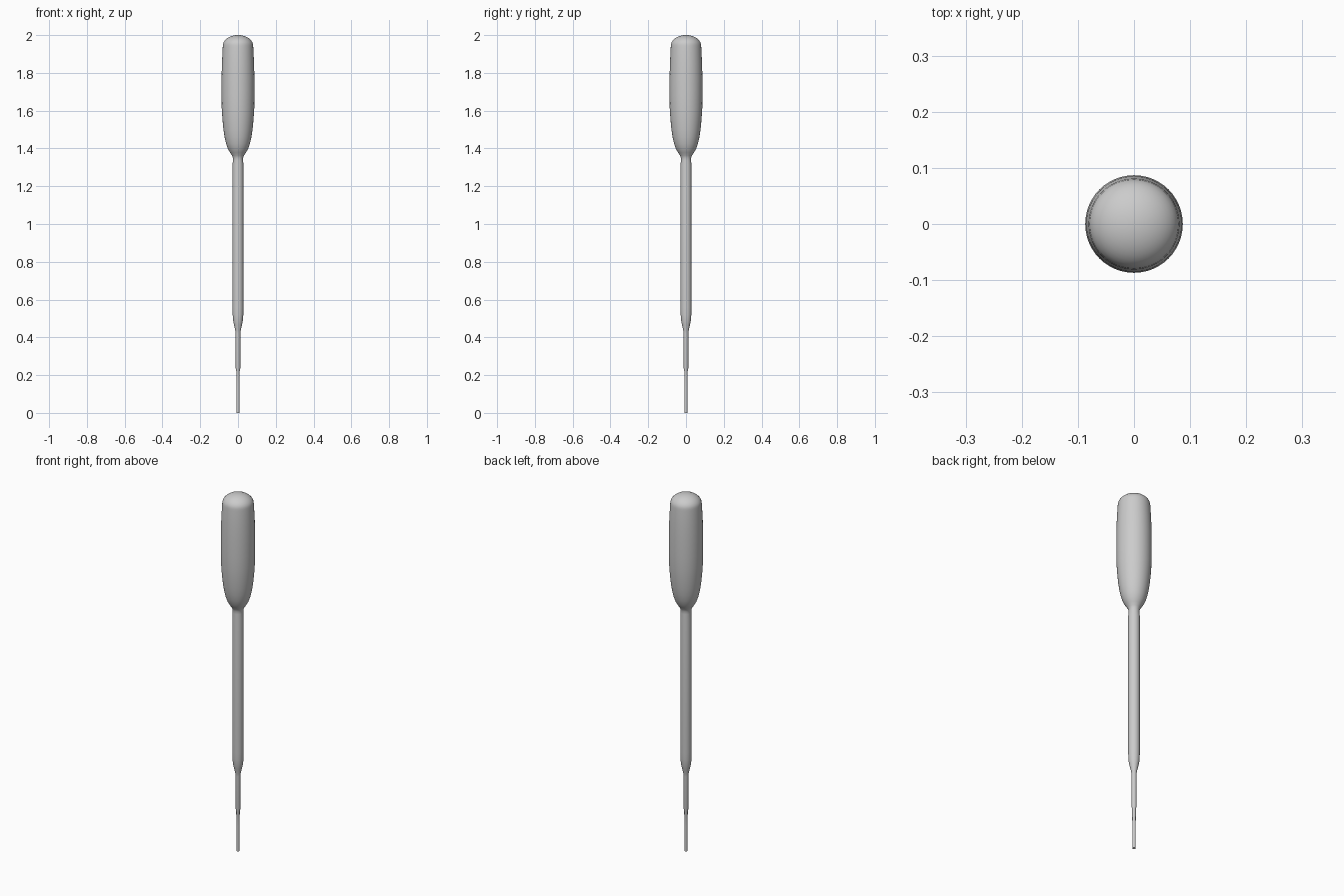
import bpy, bmesh, math

if "Cube" in bpy.data.objects:
    bpy.data.objects.remove(bpy.data.objects["Cube"])

SIDES = 48


def lathe(name, profile):
    """Revolve (radius, z) points around the z axis; radius 0 makes a pole."""
    bm = bmesh.new()
    rings = []
    for r, z in profile:
        if r == 0:
            rings.append([bm.verts.new((0, 0, z))] * SIDES)
        else:
            rings.append([bm.verts.new((r * math.cos(2 * math.pi * i / SIDES),
                                        r * math.sin(2 * math.pi * i / SIDES), z))
                          for i in range(SIDES)])
    for a, b in zip(rings, rings[1:]):
        for i in range(SIDES):
            j = (i + 1) % SIDES
            bm.faces.new(dict.fromkeys((a[i], a[j], b[j], b[i])))
    bmesh.ops.recalc_face_normals(bm, faces=bm.faces)
    mesh = bpy.data.meshes.new(name)
    bm.to_mesh(mesh)
    bm.free()
    obj = bpy.data.objects.new(name, mesh)
    bpy.context.collection.objects.link(obj)
    bpy.context.view_layer.objects.active = obj
    obj.select_set(True)
    bpy.ops.object.shade_smooth_by_angle(angle=math.radians(40))
    obj.select_set(False)
    return obj


# Open bore at the tip, then stepped narrow tip
tip = [(0, 0.04), (0.005, 0.04), (0.005, 0), (0.008, 0), (0.0085, 0.14),
       (0.009, 0.22), (0.012, 0.235), (0.0125, 0.42)]
# Shoulder and straight stem
stem = [(0.014, 0.435), (0.021, 0.465), (0.026, 0.49), (0.028, 0.52),
        (0.029, 0.56), (0.029, 1.31), (0.027, 1.335), (0.027, 1.35)]
# Squeeze bulb, swelling from the neck
bulb = [(0.031, 1.362), (0.042, 1.378), (0.053, 1.397), (0.063, 1.425),
        (0.071, 1.46), (0.077, 1.50), (0.082, 1.55), (0.086, 1.61),
        (0.087, 1.68), (0.087, 1.77), (0.085, 1.85), (0.081, 1.935)]
# Rounded cap of the bulb
dome = [(0.08 * math.cos(t), 1.945 + 0.055 * math.sin(t))
        for t in (math.pi / 2 * i / 10 for i in range(10))] + [(0, 2.0)]

lathe("dropper_pipette", tip + stem + bulb + dome)
